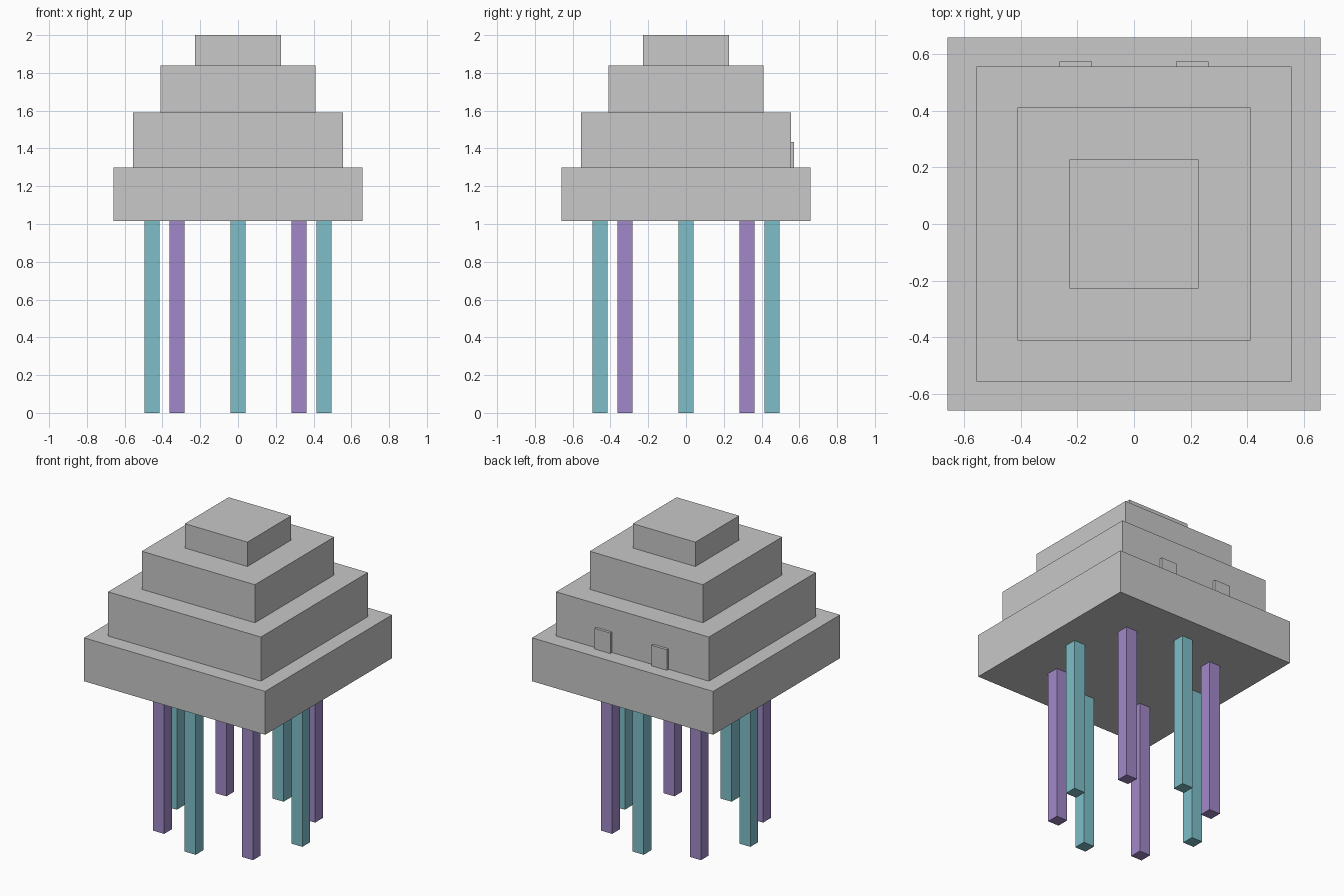
import bpy
from math import cos, sin, pi

default = bpy.data.objects.get("Cube")
if default:
    bpy.data.objects.remove(default, do_unlink=True)


def material(name, rgb):
    mat = bpy.data.materials.new(name)
    mat.use_nodes = True
    color = (*rgb, 1.0)
    mat.diffuse_color = color
    mat.node_tree.nodes["Principled BSDF"].inputs["Base Color"].default_value = color
    return mat


def box(name, x, y, bottom, top, width, depth, mat):
    bpy.ops.mesh.primitive_cube_add(size=1, location=(x, y, (bottom + top) / 2))
    obj = bpy.context.object
    obj.name = name
    obj.scale = (width, depth, top - bottom)
    bpy.ops.object.transform_apply(location=False, rotation=False, scale=True)
    obj.data.materials.append(mat)
    return obj


stone = material("stone grey", (0.58, 0.58, 0.58))
teal = material("teal", (0.21, 0.52, 0.585))
purple = material("purple", (0.355, 0.25, 0.58))

# Stepped square tiers, widest at the bottom
levels = [1.015, 1.30, 1.59, 1.84, 2.0]
widths = [1.316, 1.11, 0.822, 0.454]
names = ["base_tier", "lower_tier", "upper_tier", "cap_tier"]
for name, width, bottom, top in zip(names, widths, levels, levels[1:]):
    box(name, 0, 0, bottom, top, width, width, stone)

# Two shallow door slabs on the back of the second tier
for side, x in (("left", 0.206), ("right", -0.206)):
    box(side + "_door", x, 0.56, levels[1], 1.435, 0.114, 0.026, stone)

# Ring of eight square posts in alternating colours
ring_radius = 0.456
for i in range(8):
    angle = i * pi / 4
    box(f"post_{i + 1}", ring_radius * cos(angle), ring_radius * sin(angle),
        0, levels[0], 0.08, 0.08, purple if i % 2 else teal)
